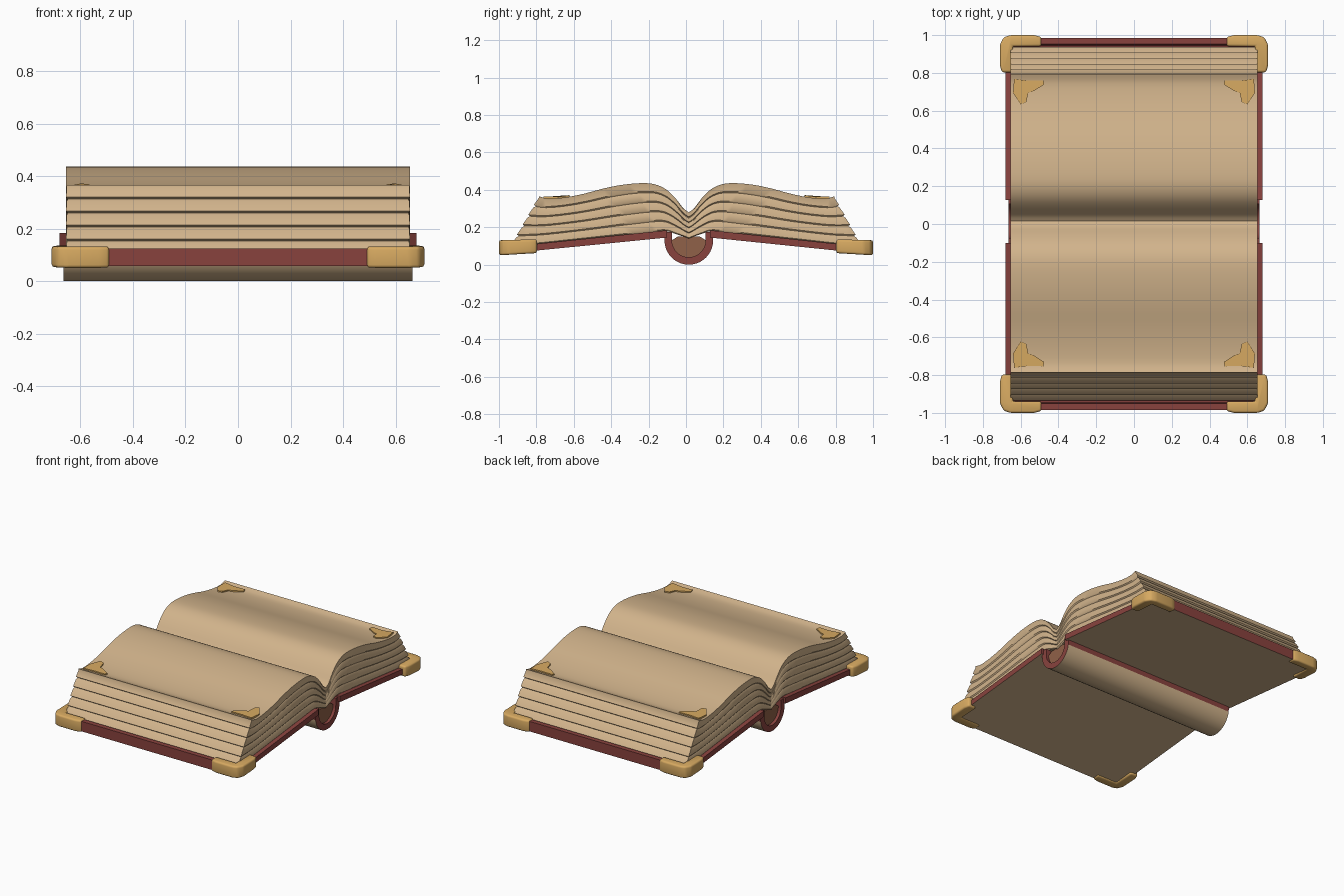
import bpy, bmesh, math
from mathutils import Vector

if "Cube" in bpy.data.objects:
    bpy.data.objects.remove(bpy.data.objects["Cube"])


def material(name, rgb):
    m = bpy.data.materials.new(name)
    m.diffuse_color = (*rgb, 1)
    m.use_nodes = True
    m.node_tree.nodes["Principled BSDF"].inputs["Base Color"].default_value = m.diffuse_color
    return m


PAPER = material("paper_tan", (0.645, 0.456, 0.262))
RED = material("cover_red", (0.25, 0.055, 0.048))
GOLD = material("gold", (0.68, 0.40, 0.12))
BROWN = material("binding_brown", (0.28, 0.12, 0.065))


def place(x, d, z, s):
    """Distance d from the gutter on side s; the gutter sits slightly off centre."""
    return Vector((x, s * d + 0.015 * (1 - d), z))


def finish(name, bm, mats, rule=None, bevel=0, angle=35):
    bmesh.ops.recalc_face_normals(bm, faces=bm.faces)
    if bevel:
        edges = [e for e in bm.edges if e.calc_face_angle(0) > 0.3]
        bmesh.ops.bevel(bm, geom=edges, offset=bevel, segments=3,
                        profile=0.5, affect='EDGES', clamp_overlap=True)
    bm.normal_update()
    for f in bm.faces:
        f.smooth = True
        if rule:
            f.material_index = rule(f)
    me = bpy.data.meshes.new(name)
    bm.to_mesh(me)
    bm.free()
    for m in mats:
        me.materials.append(m)
    me.set_sharp_from_angle(angle=math.radians(angle))
    ob = bpy.data.objects.new(name, me)
    bpy.context.collection.objects.link(ob)
    return ob


def prism(name, ring_a, ring_b, mats, **kw):
    bm = bmesh.new()
    a = [bm.verts.new(p) for p in ring_a]
    b = [bm.verts.new(p) for p in ring_b]
    n = len(a)
    bm.faces.new(a)
    bm.faces.new(b)
    for i in range(n):
        j = (i + 1) % n
        bm.faces.new((a[i], a[j], b[j], b[i]))
    return finish(name, bm, mats, **kw)


def smooth_path(pts, n=3):
    """Catmull-Rom curve through 2D points."""
    p = [Vector(q) for q in pts]
    p = [2 * p[0] - p[1]] + p + [2 * p[-1] - p[-2]]
    out = []
    for i in range(1, len(p) - 2):
        for k in range(n):
            t = k / n
            out.append(0.5 * (2 * p[i] + (p[i + 1] - p[i - 1]) * t
                       + (2 * p[i - 1] - 5 * p[i] + 4 * p[i + 1] - p[i + 2]) * t * t
                       + (3 * p[i] - p[i - 1] - 3 * p[i + 1] + p[i + 2]) * t ** 3))
    return out + [p[-2]]


# Page block curves: top sheet, and underside resting on the cover
TOP = smooth_path([(0, .28), (.03, .303), (.07, .355), (.12, .403), (.18, .43), (.25, .436),
                   (.35, .427), (.45, .407), (.55, .38), (.65, .36), (.74, .353), (.79, .366)])
BASE = smooth_path([(0, .14), (.02, .148), (.05, .158), (.08, .168), (.11, .178), (.16, .178),
                    (.25, .168), (.37, .155), (.5, .141), (.65, .125), (.8, .109), (.94, .1)])

# Layer levels: (height fraction, groove depth)
LAYERS = 5
LEVELS = []
for k in range(LAYERS):
    LEVELS += [(k / LAYERS, 1), (k / LAYERS + .03, 0), (k / LAYERS + .17, .35)]
LEVELS.append((1, 0))


def page_block(name, s):
    bm = bmesh.new()
    nu, nt = len(TOP), len(LEVELS)
    sides = []
    for sx in (-1, 1):
        g = []
        for t, groove in LEVELS:
            row = []
            for u in range(nu):
                q = BASE[u].lerp(TOP[u], t)
                d = q.x - (0.014 * groove if u == nu - 1 else 0)
                row.append(bm.verts.new(place(sx * (0.655 - 0.006 * groove), d, q.y, s)))
            g.append(row)
        sides.append(g)
        for t in range(nt - 1):
            for u in range(nu - 1):
                bm.faces.new((g[t][u], g[t][u + 1], g[t + 1][u + 1], g[t + 1][u]))
    a, b = sides
    for t in (0, nt - 1):                      # underside and top sheet
        for u in range(nu - 1):
            bm.faces.new((a[t][u], a[t][u + 1], b[t][u + 1], b[t][u]))
    for t in range(nt - 1):                    # fore edge
        bm.faces.new((a[t][-1], a[t + 1][-1], b[t + 1][-1], b[t][-1]))
    for t in range(nt - 1):                    # gutter side keeps the block closed
        bm.faces.new((a[t][0], a[t + 1][0], b[t + 1][0], b[t][0]))
    return finish(name, bm, [PAPER], angle=40)


def top_height(d):
    for p, q in zip(TOP, TOP[1:]):
        if p.x <= d <= q.x:
            return p.y + (q.y - p.y) * (d - p.x) / (q.x - p.x)
    return TOP[-1].y


# Cover board cross-section with a raised front lip
BOARD = [(.115, .145), (.985, .057), (.985, .125), (.952, .125), (.945, .096), (.115, .184)]
# Metal cover corner, L-shaped plan with a rounded outer corner
CORNER = [(.49, .94), (.49, .99), (.53, 1.0), (.655, 1.0), (.69, .988), (.71, .95),
          (.71, .84), (.70, .80), (.642, .80), (.642, .94)]
# Small ornament on each page corner
ORNAMENT = [(.635, .765), (.56, .755), (.48, .757), (.475, .735), (.53, .70), (.56, .69),
            (.57, .64), (.60, .628), (.615, .65), (.64, .69)]


for s, side in ((-1, "front"), (1, "back")):
    page_block(side + "_pages", s)
    # Cover boards: red edges, tan underside
    prism(side + "_cover",
          [place(-.68, d, z, s) for d, z in BOARD],
          [place(.68, d, z, s) for d, z in BOARD],
          [RED, PAPER], rule=lambda f: 1 if f.normal.z < -0.7 else 0)
    for sx, hand in ((-1, "left"), (1, "right")):
        prism(f"{side}_{hand}_cover_corner",
              [place(sx * x, d, .05 + .06 * (1 - d), s) for x, d in CORNER],
              [place(sx * x, d, .131 + .02 * (1 - d), s) for x, d in CORNER],
              [GOLD], bevel=.012)
        prism(f"{side}_{hand}_page_ornament",
              [place(sx * x, d, top_height(d) - .006, s) for x, d in ORNAMENT],
              [place(sx * x, d, top_height(d) + .008, s) for x, d in ORNAMENT],
              [GOLD])

# Spine: half tube, tan outside, red ends and inside
CY, CZ, R_OUT, R_IN = 0.015, 0.13, 0.13, 0.09
arc = [math.pi * (1 + i / 20) for i in range(21)]


def half_ring(x):
    outer = [(R_OUT * math.cos(a), R_OUT * math.sin(a)) for a in arc]
    inner = [(R_IN * math.cos(a), R_IN * math.sin(a)) for a in reversed(arc)]
    ring = [(-R_OUT, .045)] + outer + [(R_OUT, .045), (R_IN, .045)] + inner + [(-R_IN, .045)]
    return [Vector((x, CY + y, CZ + z)) for y, z in ring]


def spine_rule(f):
    c = f.calc_center_median()
    r = math.hypot(c.y - CY, c.z - CZ)
    return 1 if abs(f.normal.x) < .5 and r > .115 and f.normal.z < -.1 else 0


prism("spine", half_ring(-.665), half_ring(.665), [RED, PAPER], rule=spine_rule)

# Binding core that fills the spine under the pages
core = [(.091 * math.cos(a), .091 * math.sin(a)) for a in arc] + [(.06, .02), (-.06, .02)]
prism("binding_core",
      [Vector((-.645, CY + y, CZ + z)) for y, z in core],
      [Vector((.645, CY + y, CZ + z)) for y, z in core], [BROWN])
